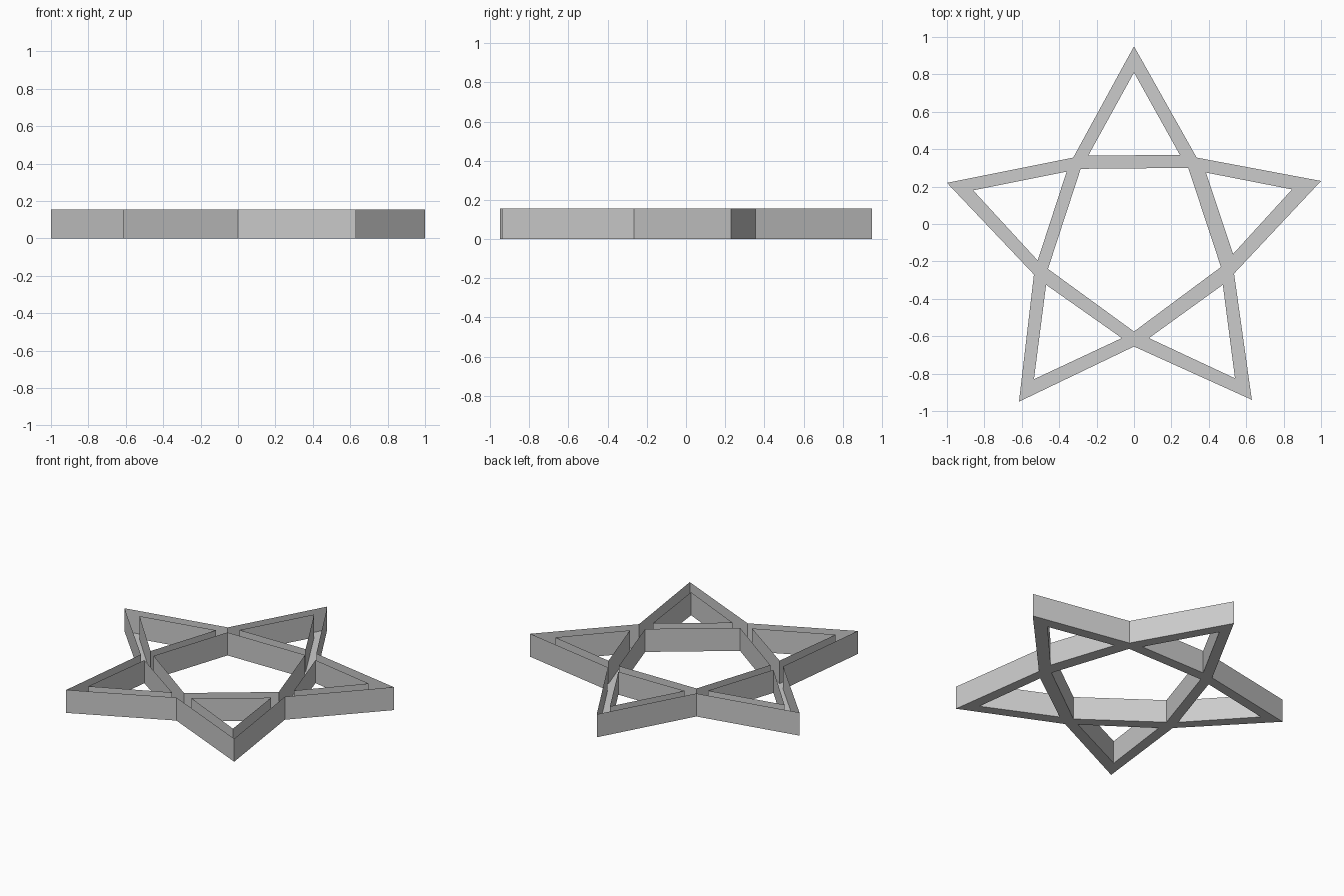
import bpy, bmesh

if "Cube" in bpy.data.objects:
    bpy.data.objects.remove(bpy.data.objects["Cube"])

HEIGHT = 0.155

# Each arm, counter-clockwise from the top one: tip, following notch, hole tip,
# hole corner by that notch, hole corner by the previous notch, pentagon corner
ARMS = [
    [(0, .95), (-.325, .355), (0, .81), (-.245, .365), (.245, .37), (-.285, .295)],
    [(-1, .22), (-.535, -.27), (-.86, .18), (-.515, -.195), (-.36, .28), (-.46, -.24)],
    [(-.615, -.95), (0, -.655), (-.535, -.83), (-.065, -.61), (-.47, -.325), (0, -.575)],
    [(.63, -.94), (.535, -.265), (.54, -.825), (.475, -.325), (.08, -.61), (.465, -.23)],
    [(1, .23), (.335, .355), (.845, .185), (.385, .275), (.53, -.16), (.29, .3)],
]

bm = bmesh.new()
arms = [[bm.verts.new((x, y, 0)) for x, y in arm] for arm in ARMS]


def add_walls(loop):
    """Raise a closed strip of upright walls from a floor loop."""
    top = [bm.verts.new((v.co.x, v.co.y, HEIGHT)) for v in loop]
    n = len(loop)
    for i in range(n):
        j = (i + 1) % n
        bm.faces.new((loop[i], loop[j], top[j], top[i]))


# Floor of the star-shaped channel
floor = []
for i, (tip, notch, h_tip, h_next, h_prev, pent) in enumerate(arms):
    prev_notch, prev_pent = arms[i - 1][1], arms[i - 1][5]
    for face in ((tip, notch, h_next, h_tip),
                 (tip, h_tip, h_prev, prev_notch),
                 (h_next, pent, prev_pent, h_prev),
                 (notch, pent, h_next),
                 (prev_notch, h_prev, prev_pent)):
        floor.append(bm.faces.new(face))
for f in floor:
    f.normal_update()
    if f.normal.z > 0:
        f.normal_flip()

# Outer wall, arm hole walls and central pentagon wall (open at the top)
add_walls([v for arm in arms for v in arm[:2]])
for arm in arms:
    add_walls([arm[2], arm[4], arm[3]])
add_walls([arm[5] for arm in reversed(arms)])

mesh = bpy.data.meshes.new("star_frame")
bm.normal_update()
bm.to_mesh(mesh)
bm.free()
obj = bpy.data.objects.new("star_frame", mesh)
bpy.context.collection.objects.link(obj)
